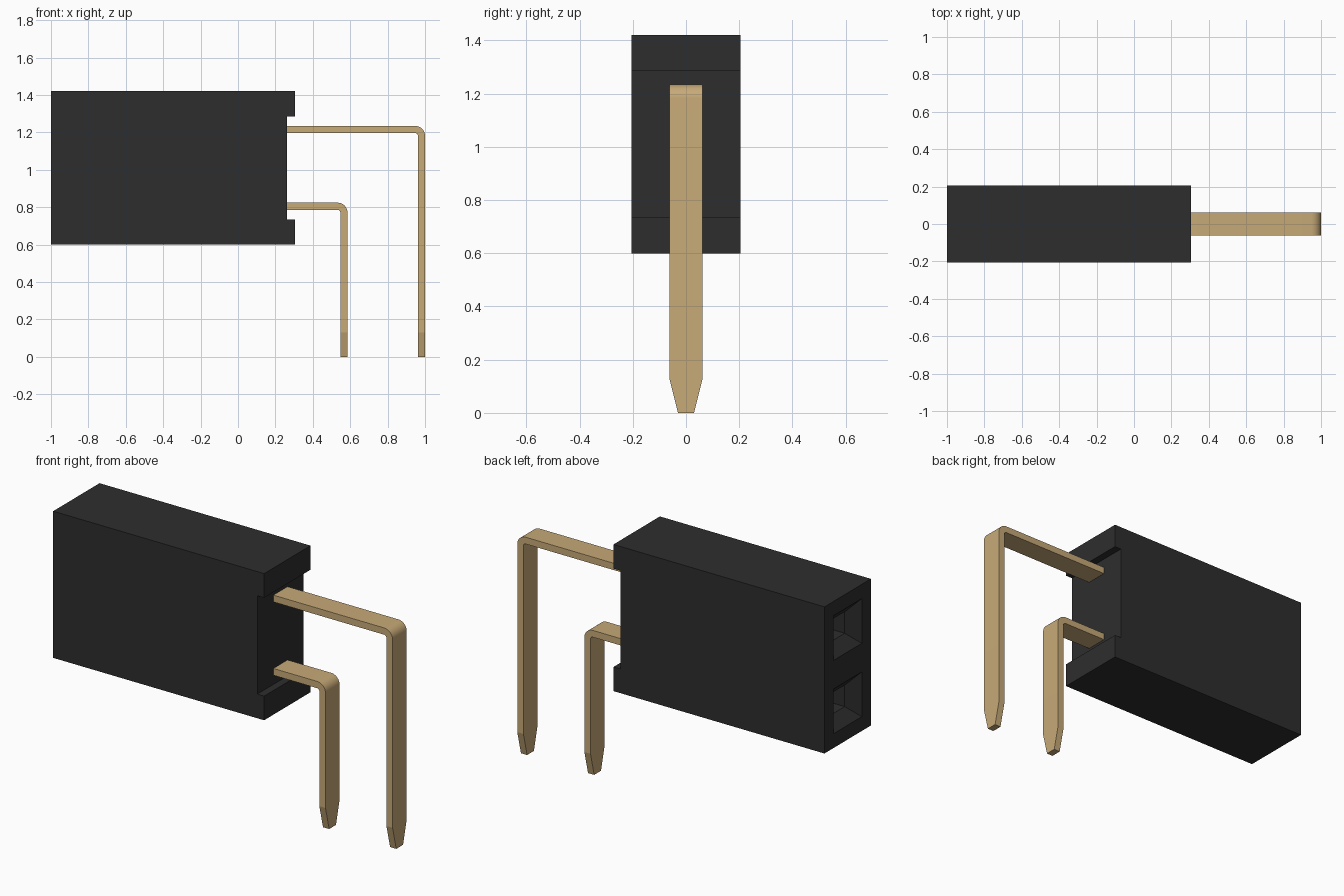
import bpy
import bmesh
import math

cube = bpy.data.objects.get("Cube")
if cube:
    bpy.data.objects.remove(cube, do_unlink=True)


def material(name, rgb):
    m = bpy.data.materials.new(name)
    m.use_nodes = True
    m.diffuse_color = (*rgb, 1)
    m.node_tree.nodes["Principled BSDF"].inputs["Base Color"].default_value = (*rgb, 1)
    return m


BLACK = material("black plastic", (0.027, 0.027, 0.027))
GOLD = material("gold metal", (0.57, 0.40, 0.185))


def finish(bm, name, mat):
    bmesh.ops.recalc_face_normals(bm, faces=bm.faces[:])
    mesh = bpy.data.meshes.new(name)
    bm.to_mesh(mesh)
    bm.free()
    mesh.materials.append(mat)
    ob = bpy.data.objects.new(name, mesh)
    bpy.context.collection.objects.link(ob)
    return ob


def loft(bm, rings):
    """Join rings of points with side faces and close both ends."""
    loops = [[bm.verts.new(p) for p in ring] for ring in rings]
    n = len(loops[0])
    for a, b in zip(loops, loops[1:]):
        for i in range(n):
            j = (i + 1) % n
            bm.faces.new((a[i], a[j], b[j], b[i]))
    bm.faces.new(loops[0])
    bm.faces.new(loops[-1])


def activate(ob):
    bpy.ops.object.select_all(action='DESELECT')
    ob.select_set(True)
    bpy.context.view_layer.objects.active = ob


# Housing: side profile with a shallow recess behind the pins
HALF_DEPTH = 0.205
profile = [(-1, 0.60), (0.305, 0.60), (0.305, 0.735), (0.263, 0.735),
           (0.263, 1.285), (0.305, 1.285), (0.305, 1.42), (-1, 1.42)]
bm = bmesh.new()
loft(bm, [[(x, y, z) for x, z in profile] for y in (-HALF_DEPTH, HALF_DEPTH)])
housing = finish(bm, "housing", BLACK)

# Sockets: square funnels leading into narrow square holes
PIN_LEVELS = {"lower": 0.805, "upper": 1.215}
sections = [(-1.02, 0.1467), (-0.94, 0.06), (-0.35, 0.06)]
bm = bmesh.new()
for zc in PIN_LEVELS.values():
    loft(bm, [[(x, sy * h, zc + sz * h)
               for sy, sz in ((-1, -1), (1, -1), (1, 1), (-1, 1))]
              for x, h in sections])
cutter = finish(bm, "socket_cutter", BLACK)
cutter.hide_render = True
mod = housing.modifiers.new("sockets", 'BOOLEAN')
mod.operation = 'DIFFERENCE'
mod.solver = 'EXACT'
mod.object = cutter
activate(housing)
bpy.ops.object.modifier_apply(modifier=mod.name)
bpy.data.objects.remove(cutter, do_unlink=True)


# Pins: flat strips bent downward, each with a tapered tip
def make_pin(name, x_out, z_top):
    t, w, tip_w, tip_z, r, steps = 0.038, 0.0625, 0.03, 0.13, 0.052, 8
    cx, cz = x_out - r, z_top - r
    # stations: outer point, inner point, half width
    stations = [((0.25, z_top), (0.25, z_top - t), w)]
    for i in range(steps + 1):
        a = math.pi / 2 * (1 - i / steps)
        c, s = math.cos(a), math.sin(a)
        stations.append(((cx + r * c, cz + r * s),
                         (cx + (r - t) * c, cz + (r - t) * s), w))
    for z, half in ((tip_z, w), (0, tip_w)):
        stations.append(((x_out, z), (x_out - t, z), half))
    bm = bmesh.new()
    loft(bm, [[(o[0], -h, o[1]), (o[0], h, o[1]), (i[0], h, i[1]), (i[0], -h, i[1])]
              for o, i, h in stations])
    pin = finish(bm, name, GOLD)
    activate(pin)
    bpy.ops.object.shade_smooth_by_angle(angle=math.radians(13))


make_pin("lower_pin", 0.585, PIN_LEVELS["lower"] + 0.019)
make_pin("upper_pin", 1.0, PIN_LEVELS["upper"] + 0.019)
